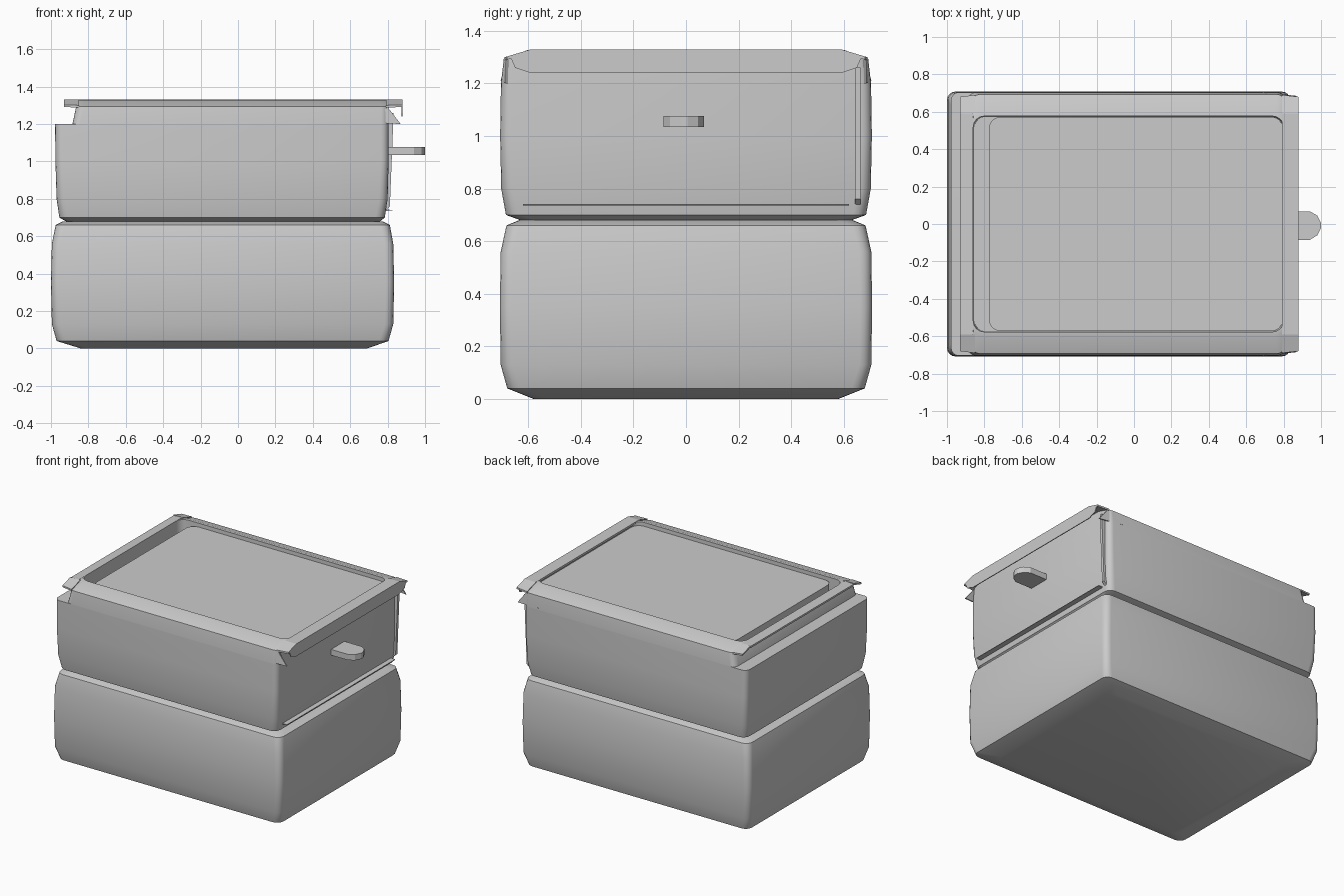
import bpy, bmesh, math

if "Cube" in bpy.data.objects:
    bpy.data.objects.remove(bpy.data.objects["Cube"])

gray = bpy.data.materials.new("light_gray")
gray.diffuse_color = (0.6, 0.6, 0.6, 1)
gray.use_nodes = True
gray.node_tree.nodes["Principled BSDF"].inputs["Base Color"].default_value = gray.diffuse_color


def finish(name, bm, smooth=None):
    bmesh.ops.recalc_face_normals(bm, faces=bm.faces)
    me = bpy.data.meshes.new(name)
    bm.to_mesh(me)
    bm.free()
    me.materials.append(gray)
    ob = bpy.data.objects.new(name, me)
    bpy.context.collection.objects.link(ob)
    if smooth:
        bpy.ops.object.select_all(action='DESELECT')
        ob.select_set(True)
        bpy.context.view_layer.objects.active = ob
        bpy.ops.object.shade_smooth_by_angle(angle=math.radians(smooth))
    return ob


def loft(name, levels, smooth=28, seg=4):
    """Stack of rounded rectangles: (z, x_min, x_max, half_depth, radius)."""
    bm = bmesh.new()
    rings = []
    for z, x0, x1, h, r in levels:
        ring = []
        corners = ((x1 - r, h - r), (x0 + r, h - r), (x0 + r, r - h), (x1 - r, r - h))
        for q, (cx, cy) in enumerate(corners):
            for i in range(seg + 1):
                a = (q + i / seg) * math.pi / 2
                ring.append(bm.verts.new((cx + r * math.cos(a), cy + r * math.sin(a), z)))
        rings.append(ring)
    n = len(rings[0])
    for a, b in zip(rings, rings[1:]):
        for i in range(n):
            j = (i + 1) % n
            bm.faces.new((a[i], a[j], b[j], b[i]))
    bm.faces.new(rings[0])
    bm.faces.new(rings[-1])
    return finish(name, bm, smooth)


def prism(name, points, direction, smooth=None):
    """Extrude a closed outline of 3D points along a direction."""
    bm = bmesh.new()
    face = bm.faces.new([bm.verts.new(p) for p in points])
    res = bmesh.ops.extrude_face_region(bm, geom=[face])
    moved = [v for v in res["geom"] if isinstance(v, bmesh.types.BMVert)]
    bmesh.ops.translate(bm, verts=moved, vec=direction)
    return finish(name, bm, smooth)


# Lower closed box with softened edges
loft("lower_box", [
    (0.00, -0.84, 0.69, 0.58, 0.06),
    (0.04, -0.97, 0.805, 0.68, 0.05),
    (0.13, -0.995, 0.83, 0.705, 0.045),
    (0.35, -1.00, 0.835, 0.708, 0.045),
    (0.56, -0.995, 0.83, 0.705, 0.045),
    (0.66, -0.975, 0.812, 0.683, 0.05),
    (0.68, -0.935, 0.772, 0.635, 0.06)], smooth=40)

# Upper box: walls, step on the left end, sloped rim and deep hollow
loft("upper_box", [
    (0.68, -0.92, 0.76, 0.63, 0.06),
    (0.70, -0.955, 0.785, 0.685, 0.05),
    (0.80, -0.97, 0.80, 0.703, 0.045),
    (1.00, -0.976, 0.805, 0.707, 0.04),
    (1.20, -0.978, 0.805, 0.704, 0.04),
    (1.2005, -0.885, 0.805, 0.704, 0.04),
    (1.295, -0.865, 0.805, 0.693, 0.04),
    (1.328, -0.863, 0.803, 0.60, 0.05),
    (1.33, -0.86, 0.80, 0.577, 0.06),
    (0.80, -0.855, 0.797, 0.573, 0.06)])

# Inner tray filling the hollow, leaving a gap at the left end
loft("inner_tray", [
    (0.79, -0.775, 0.796, 0.572, 0.06),
    (1.305, -0.775, 0.796, 0.572, 0.06)])

# Overhanging lips at both ends
prism("right_lip", [(x, -0.59, z) for x, z in (
    (0.79, 1.33), (0.88, 1.33), (0.88, 1.24), (0.874, 1.24), (0.874, 1.315), (0.79, 1.315))],
    (0, 1.18, 0))
prism("left_lip", [(x, -0.59, z) for x, z in (
    (-0.86, 1.33), (-0.93, 1.325), (-0.93, 1.312), (-0.86, 1.312))], (0, 1.18, 0))

# Corner pieces sloping down from the lips, and loose flaps
for side, label in ((-1, "front"), (1, "back")):
    for end, x0, x1 in (("right", 0.79, 0.88), ("left", -0.85, -0.93)):
        prism(f"{label}_{end}_corner", [
            (x0, side * 0.69, 1.30), (x1, side * 0.68, 1.303),
            (x1, side * 0.59, 1.33), (x0, side * 0.59, 1.33)], (0, 0, -0.012))
    prism(label + "_right_flap", [(0.69, side * 0.705, 1.21), (0.87, side * 0.685, 1.20),
          (0.80, side * 0.685, 1.29)], (0, -side * 0.008, 0))
    prism(label + "_right_skirt", [(0.874, side * 0.59, 1.325), (0.874, side * 0.67, 1.305),
          (0.874, side * 0.65, 1.26), (0.874, side * 0.59, 1.24)], (0.006, 0, 0))

# Edge post and narrow ledge around the end panel
prism("edge_post", [(0.79, 0.643, 0.74), (0.812, 0.643, 0.76),
                    (0.832, 0.643, 1.26), (0.79, 0.643, 1.26)], (0, 0.02, 0))
prism("panel_ledge", [(0.78, -0.62, 0.735), (0.825, -0.62, 0.737), (0.825, -0.62, 0.741),
                      (0.78, -0.62, 0.743)], (0, 1.24, 0))

# Rounded pull tab
tab = [(0.78, -0.085), (0.94, -0.085), (0.98, -0.06), (1.0, -0.02),
       (1.0, 0.005), (0.98, 0.045), (0.94, 0.068), (0.78, 0.068)]
prism("pull_tab", [(x, y, 1.035) for x, y in tab], (0, 0, 0.042))
